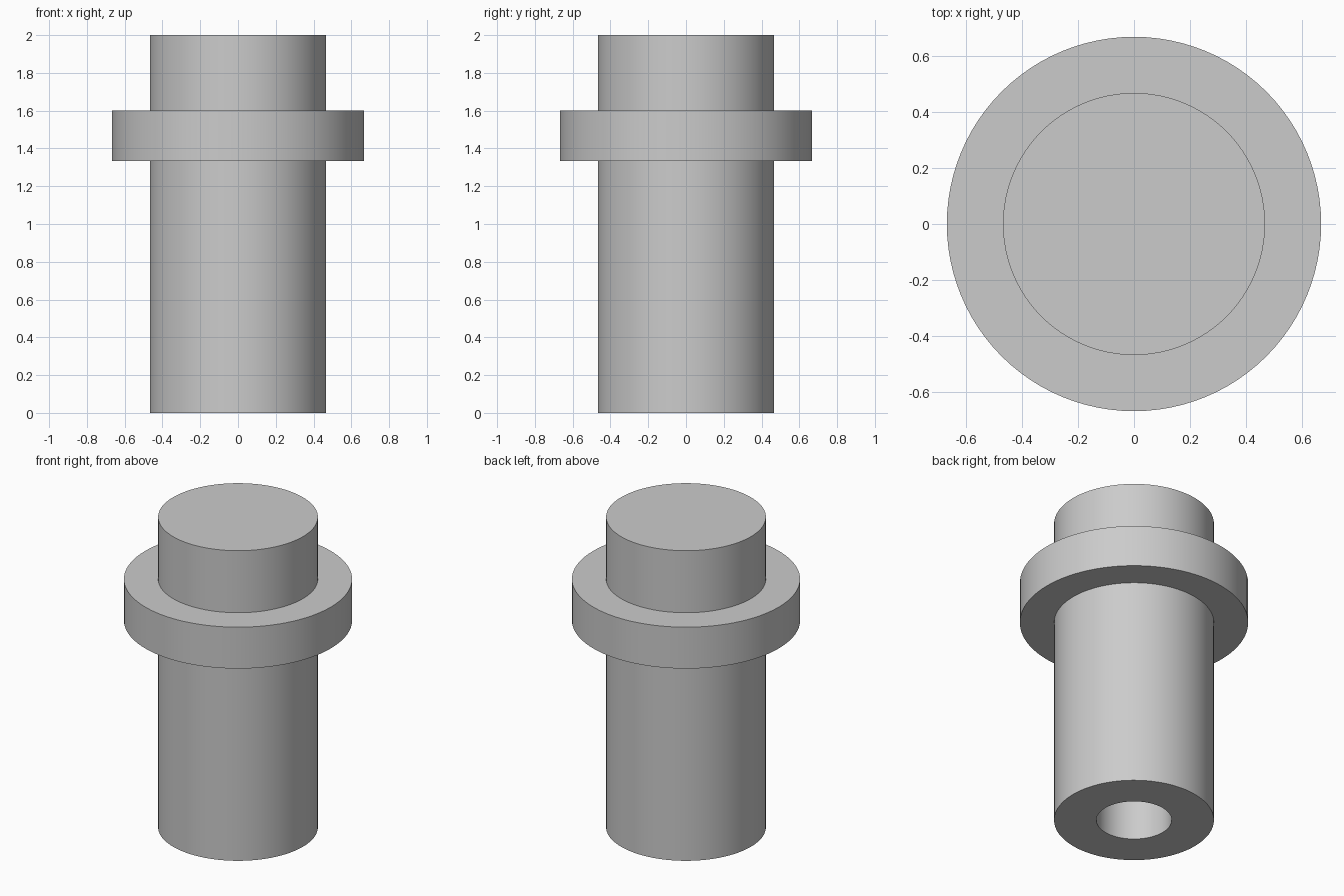
import bpy, bmesh, math

cube = bpy.data.objects.get("Cube")
if cube:
    bpy.data.objects.remove(cube, do_unlink=True)

SEGMENTS = 96
BODY_R, FLANGE_R, BORE_R = 0.467, 0.667, 0.22
HEIGHT, FLANGE_LOW, FLANGE_TOP, BORE_DEPTH = 2.0, 1.333, 1.6, 1.333

steel = bpy.data.materials.new("grey_steel")
steel.use_nodes = True
colour = (0.6, 0.6, 0.6, 1.0)
steel.diffuse_color = colour
steel.node_tree.nodes["Principled BSDF"].inputs["Base Color"].default_value = colour


def lathe(name, profile):
    """Revolve a (radius, height) profile and close both ends with flat discs."""
    bm = bmesh.new()
    rings = []
    for r, z in profile:
        ring = []
        for i in range(SEGMENTS):
            a = math.tau * i / SEGMENTS
            ring.append(bm.verts.new((r * math.cos(a), r * math.sin(a), z)))
        rings.append(ring)
    for low, high in zip(rings, rings[1:]):
        for i in range(SEGMENTS):
            j = (i + 1) % SEGMENTS
            bm.faces.new((low[i], low[j], high[j], high[i]))
    bm.faces.new(rings[0])
    bm.faces.new(rings[-1])
    bmesh.ops.recalc_face_normals(bm, faces=bm.faces)
    mesh = bpy.data.meshes.new(name)
    bm.to_mesh(mesh)
    bm.free()
    mesh.materials.append(steel)
    obj = bpy.data.objects.new(name, mesh)
    bpy.context.collection.objects.link(obj)
    return obj


# Flanged pin: blind bore from below, shank, collar, solid head
pin = lathe("flanged_pin", [
    (BORE_R, BORE_DEPTH), (BORE_R, 0),
    (BODY_R, 0), (BODY_R, FLANGE_LOW),
    (FLANGE_R, FLANGE_LOW), (FLANGE_R, FLANGE_TOP),
    (BODY_R, FLANGE_TOP), (BODY_R, HEIGHT),
])

# Smooth round walls, crisp rims
bpy.ops.object.select_all(action="DESELECT")
pin.select_set(True)
bpy.context.view_layer.objects.active = pin
bpy.ops.object.shade_smooth_by_angle(angle=math.radians(30))
